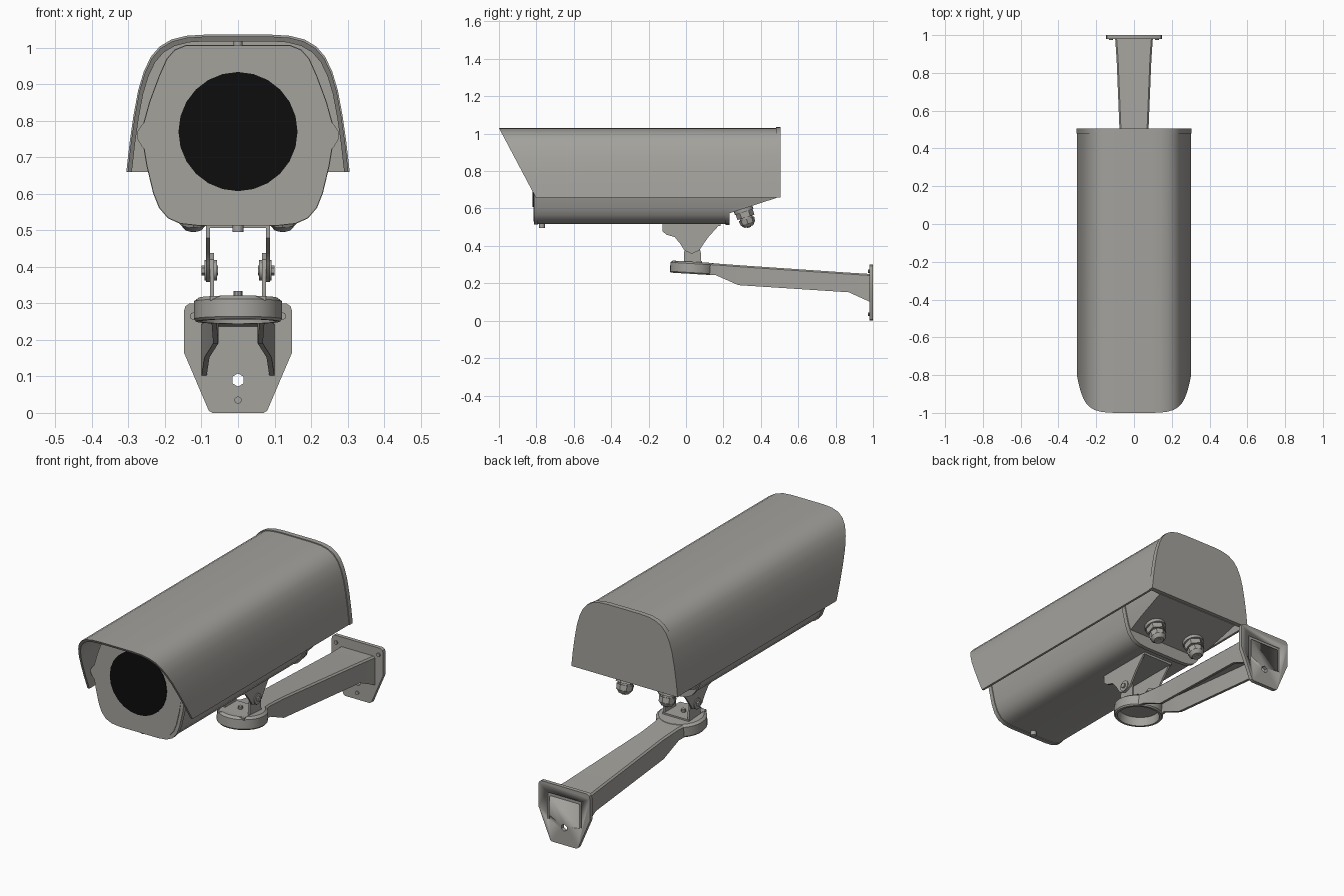
import bpy, bmesh, math
from mathutils import Vector, Matrix

if "Cube" in bpy.data.objects:
    bpy.data.objects.remove(bpy.data.objects["Cube"])


def material(name, rgb):
    m = bpy.data.materials.new(name)
    m.diffuse_color = (*rgb, 1)
    m.use_nodes = True
    m.node_tree.nodes["Principled BSDF"].inputs["Base Color"].default_value = m.diffuse_color
    return m


GREY = material("warm grey paint", (0.37, 0.36, 0.335))
BLACK = material("black glass", (0.004, 0.004, 0.004))


def finish(name, bm, mat=GREY, smooth=35):
    bmesh.ops.recalc_face_normals(bm, faces=bm.faces)
    me = bpy.data.meshes.new(name)
    bm.to_mesh(me)
    bm.free()
    ob = bpy.data.objects.new(name, me)
    bpy.context.collection.objects.link(ob)
    me.materials.append(mat)
    bpy.ops.object.select_all(action='DESELECT')
    ob.select_set(True)
    bpy.context.view_layer.objects.active = ob
    bpy.ops.object.shade_smooth_by_angle(angle=math.radians(smooth))
    return ob


def prism_bm(pts, axis, a, b):
    """Extrude a 2D outline, (x,z) along y or (y,z) along x."""
    bm = bmesh.new()
    put = (lambda p, t: (p[0], t, p[1])) if axis == 'y' else (lambda p, t: (t, p[0], p[1]))
    rings = [[bm.verts.new(put(p, t)) for p in pts] for t in (a, b)]
    n = len(pts)
    for i in range(n):
        j = (i + 1) % n
        bm.faces.new((rings[0][i], rings[0][j], rings[1][j], rings[1][i]))
    bm.faces.new(rings[0])
    bm.faces.new(rings[1])
    return bm


def prism(name, pts, axis, a, b, mat=GREY):
    return finish(name, prism_bm(pts, axis, a, b), mat)


def box(name, x0, x1, y0, y1, z0, z1):
    return prism(name, [(x0, z0), (x1, z0), (x1, z1), (x0, z1)], 'y', y0, y1)


def rod(name, p, q, r1, r2=None, n=16, mat=GREY):
    p, q = Vector(p), Vector(q)
    bm = bmesh.new()
    mx = Matrix.Translation((p + q) / 2) @ (q - p).to_track_quat('Z', 'Y').to_matrix().to_4x4()
    bmesh.ops.create_cone(bm, cap_ends=True, segments=n, radius1=r1,
                          radius2=r1 if r2 is None else r2, depth=(q - p).length, matrix=mx)
    return finish(name, bm, mat)


def mirrored(half):
    """Half outline from top centre side to bottom, closed by its mirror image."""
    return half + [(-x, z) for x, z in reversed(half)]


def cut(ob, cutter):
    mod = ob.modifiers.new("cut", 'BOOLEAN')
    mod.operation, mod.object, mod.solver = 'DIFFERENCE', cutter, 'EXACT'
    bpy.context.view_layer.objects.active = ob
    bpy.ops.object.modifier_apply(modifier=mod.name)
    bpy.data.objects.remove(cutter)


def scaled(pts, s, cz):
    return [(x * s, cz + (z - cz) * s) for x, z in pts]


# sunshield: thin arch with slanted front edge
arch = [(0.09, 1.03), (0.14, 1.027), (0.18, 1.017), (0.212, 0.998), (0.236, 0.97),
        (0.255, 0.93), (0.27, 0.88), (0.283, 0.81), (0.293, 0.74), (0.302, 0.66)]
outer = mirrored(arch)
inner = [(x * 0.962, 0.66 + (z - 0.66) * 0.965) for x, z in arch]
right = list(reversed(arch))
shell = right + [(-x, z) for x, z in arch] + [(-x, z) for x, z in reversed(inner)] + inner
bm = prism_bm(shell, 'y', -1, 0.485)
for v in bm.verts:
    if v.co.y < 0:
        v.co.y = -1 + (1.03 - v.co.z) * 0.53
finish("sunshield", bm)

# rear cap closing the sunshield
prism("rear_cap", [(x * 1.012, 0.66 + (z - 0.66) * 1.014) for x, z in outer], 'y', 0.48, 0.505)

# housing with rounded barrel section
half = [(0.14, 1.002), (0.17, 0.99), (0.192, 0.965), (0.212, 0.92), (0.238, 0.85),
        (0.256, 0.785), (0.256, 0.74), (0.246, 0.68), (0.228, 0.605), (0.212, 0.565),
        (0.188, 0.537), (0.155, 0.522), (0.11, 0.517)]
section = mirrored(half)
prism("housing", section, 'y', -0.806, 0.225)
prism("front_rim", scaled(section, 1.015, 0.76), 'y', -0.812, -0.79)
prism("rear_rim", scaled(section, 1.02, 0.76), 'y', 0.21, 0.232)
prism("front_plate", scaled(section, 0.95, 0.76), 'y', -0.816, -0.80)
rod("lens_window", (0, -0.816, 0.77), (0, -0.82, 0.77), 0.163, n=24, mat=BLACK)
for s in (-1, 1):
    prism("side_latch", [(s * 0.235, 0.70), (s * 0.262, 0.727), (s * 0.277, 0.752),
                         (s * 0.277, 0.768), (s * 0.262, 0.79), (s * 0.235, 0.815)],
          'y', -0.814, -0.79)
rod("shield_spacer", (0, -0.78, 0.995), (0, -0.78, 1.025), 0.012)
rod("lower_screw", (0, -0.77, 0.52), (0, -0.77, 0.495), 0.015)

# rear part of the housing with sloped underside
bm = prism_bm(section, 'y', 0.225, 0.485)
slope = Vector((0, 0.085, -0.26)).normalized()
cutting = bmesh.ops.bisect_plane(bm, geom=bm.verts[:] + bm.edges[:] + bm.faces[:],
                                 plane_co=(0, 0.225, 0.572), plane_no=slope, clear_outer=True)
bmesh.ops.holes_fill(bm, edges=[e for e in bm.edges if e.is_boundary])
finish("rear_housing", bm)

# cable glands on the slope
for s in (-1, 1):
    base = Vector((s * 0.122, 0.305, 0.60))
    at = lambda d: base + slope * d
    rod("gland_collar", at(-0.01), at(0.02), 0.052, n=20)
    rod("gland_nut", at(0.02), at(0.05), 0.048, n=6)
    rod("gland_neck", at(0.05), at(0.058), 0.035)
    rod("gland_cap", at(0.058), at(0.085), 0.043, 0.04, n=8)
    rod("gland_tip", at(0.085), at(0.102), 0.038, 0.024)
    rod("gland_cable_stub", at(0.10), at(0.107), 0.011)

# tilt bracket: upper and lower yokes with pivot bolts
ear = [(-0.125, 0.52), (-0.125, 0.478), (-0.105, 0.46), (-0.06, 0.447), (-0.03, 0.41),
       (-0.008, 0.375), (0.03, 0.358), (0.07, 0.375), (0.09, 0.405), (0.118, 0.445), (0.185, 0.52)]
foot = [(-0.012, 0.305), (0.08, 0.305), (0.08, 0.36), (0.065, 0.42), (0.033, 0.437),
        (0.003, 0.42), (-0.012, 0.36)]
for s in (-1, 1):
    prism("upper_yoke_ear", ear, 'x', s * 0.077, s * 0.087)
    prism("lower_yoke_ear", foot, 'x', s * 0.066, s * 0.076)
    rod("pivot_washer", (s * 0.058, 0.033, 0.39), (s * 0.092, 0.033, 0.39), 0.028)
    rod("pivot_bolt", (s * 0.055, 0.033, 0.39), (s * 0.10, 0.033, 0.39), 0.014, n=6)
box("upper_yoke_plate", -0.087, 0.087, -0.125, 0.185, 0.506, 0.52)
box("lower_yoke_base", -0.076, 0.076, -0.06, 0.085, 0.308, 0.32)
rod("base_screw", (0, 0.02, 0.315), (0, 0.02, 0.334), 0.012, n=8)

# round mount head, hollow underneath, tilted with the arm
bm = bmesh.new()
lathe = [(0, 0.034), (0.108, 0.034), (0.121, 0.024), (0.121, -0.024), (0.115, -0.031),
         (0.103, -0.031), (0.1, 0.014), (0, 0.014)]
vs = [bm.verts.new((r, 0, z)) for r, z in lathe]
es = [bm.edges.new(e) for e in zip(vs, vs[1:])]
bmesh.ops.spin(bm, geom=vs + es, cent=(0, 0, 0), axis=(0, 0, 1), angle=2 * math.pi, steps=28)
bmesh.ops.remove_doubles(bm, verts=bm.verts, dist=1e-5)
bmesh.ops.transform(bm, verts=bm.verts,
                    matrix=Matrix.Translation((0, 0.036, 0.281)) @ Matrix.Rotation(-0.06, 4, 'X'))
finish("mount_head", bm)

# arm: channel open at the bottom; stations are y, top, bottom, half width
stations = [(0.125, 0.308, 0.246, 0.078), (0.16, 0.306, 0.243, 0.072), (0.28, 0.297, 0.19, 0.068),
            (0.87, 0.257, 0.152, 0.092), (0.985, 0.25, 0.10, 0.1)]
bm = bmesh.new()
w = 0.014
rows = []
for y, t, b, h in stations:
    ring = [(h, b), (h, t - 0.008), (h - 0.008, t), (-h + 0.008, t), (-h, t - 0.008), (-h, b),
            (-h + w, b), (-h + w, t - w), (h - w, t - w), (h - w, b)]
    rows.append([bm.verts.new((x, y, z)) for x, z in ring])
for r0, r1 in zip(rows, rows[1:]):
    for i in range(10):
        j = (i + 1) % 10
        bm.faces.new((r0[i], r0[j], r1[j], r1[i]))
bm.faces.new(rows[0])
bm.faces.new(rows[-1])
finish("arm", bm, smooth=25)

# wall plate with cable hole, screws and a shallow recess on its back
plate = prism("wall_plate", mirrored([(0.132, 0.3), (0.144, 0.292), (0.148, 0.278),
                                      (0.148, 0.165), (0.08, 0.006), (0.07, 0.0)]), 'y', 0.98, 1.0)
cut(plate, rod("hole_cutter", (0, 0.9, 0.09), (0, 1.1, 0.09), 0.018, n=6))
recess = [(0.1, 0.25), (0.1, 0.11), (0.083, 0.11), (0.083, 0.23)]
cut(plate, prism("recess_cutter", mirrored(recess)[:4] + [(-x, z) for x, z in reversed(recess)],
                 'y', 0.99, 1.1))
for x, z in ((0, 0.035), (-0.122, 0.265), (0.122, 0.265)):
    rod("plate_screw", (x, 0.985, z), (x, 0.974, z), 0.01, n=10)
